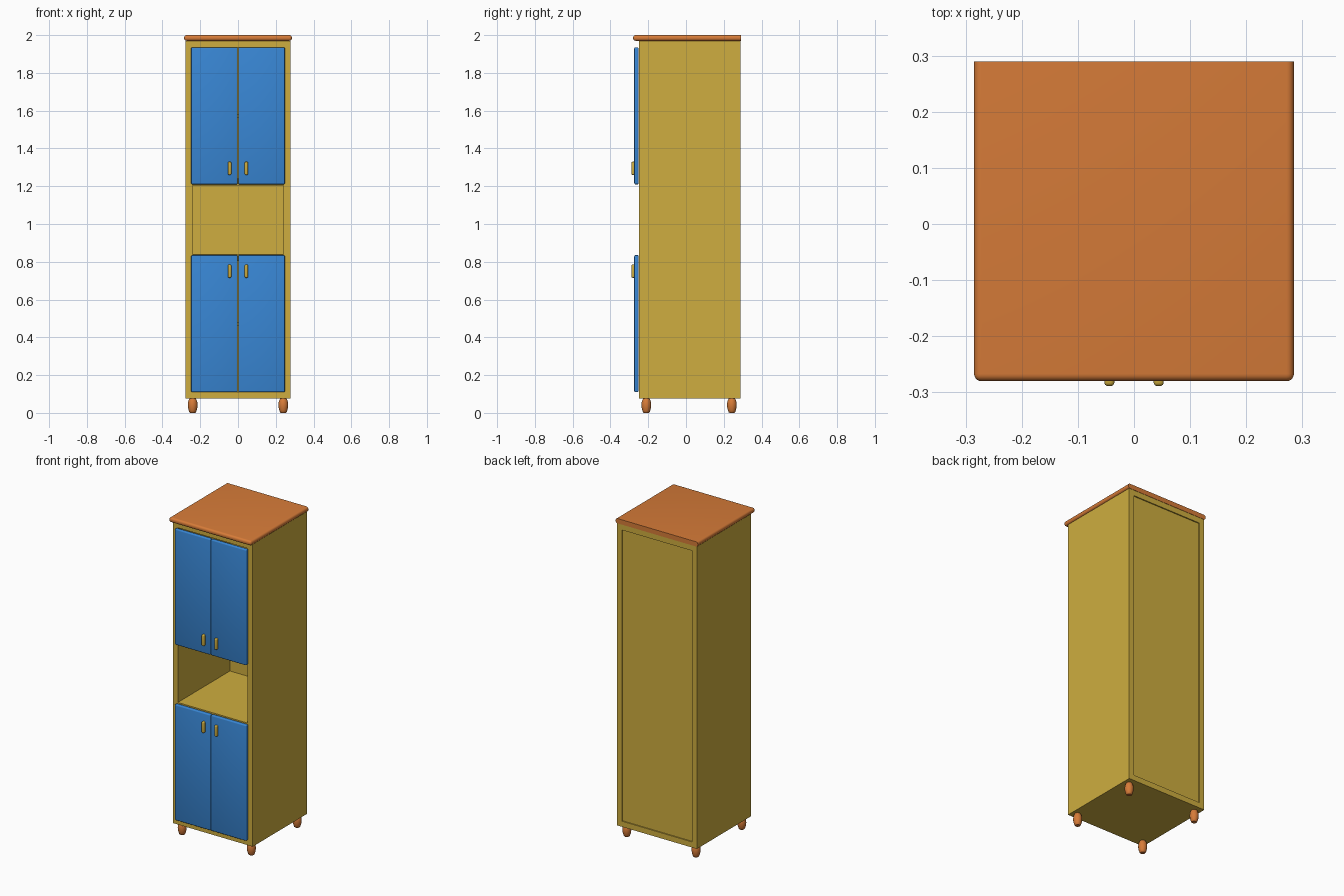
import bpy, bmesh, math

if "Cube" in bpy.data.objects:
    bpy.data.objects.remove(bpy.data.objects["Cube"])


def material(name, rgb):
    m = bpy.data.materials.new(name)
    m.diffuse_color = (*rgb, 1)
    m.use_nodes = True
    m.node_tree.nodes["Principled BSDF"].inputs["Base Color"].default_value = m.diffuse_color
    return m


YELLOW = material("ochre yellow", (0.62, 0.42, 0.05))
BLUE = material("door blue", (0.04, 0.24, 0.66))
ORANGE = material("warm orange", (0.68, 0.2, 0.04))


def finish(bm, name, mat, smooth=True):
    bmesh.ops.recalc_face_normals(bm, faces=bm.faces)
    me = bpy.data.meshes.new(name)
    bm.to_mesh(me)
    bm.free()
    me.materials.append(mat)
    ob = bpy.data.objects.new(name, me)
    bpy.context.collection.objects.link(ob)
    if smooth:
        bpy.ops.object.select_all(action='DESELECT')
        ob.select_set(True)
        bpy.context.view_layer.objects.active = ob
        bpy.ops.object.shade_smooth_by_angle(angle=math.radians(35))
    return ob


def box(name, mat, x, y, z, bevel=0, segments=3, keep=lambda e: True):
    """Box from min/max pairs, with the edges chosen by keep rounded."""
    bm = bmesh.new()
    bmesh.ops.create_cube(bm, size=1)
    for v in bm.verts:
        v.co = [(a + b) / 2 + c * (b - a) for c, (a, b) in zip(v.co, (x, y, z))]
    if bevel:
        bmesh.ops.bevel(bm, geom=[e for e in bm.edges if keep(e)], offset=bevel,
                        segments=segments, profile=0.5, affect='EDGES', clamp_overlap=True)
    return finish(bm, name, mat, bool(bevel))


# carcass: sides, top, bottom, niche boards, inner shelves and recessed back
W, IN = 0.277, 0.242
F, B = -0.25, 0.288
for side, s in (("left", -1), ("right", 1)):
    box(side + "_side_panel", YELLOW, sorted((s * IN, s * W)), (F, B), (0.075, 1.97))
for name, z0, z1, y1 in (("bottom_panel", 0.075, 0.11, B), ("top_panel", 1.935, 1.97, B),
                         ("niche_floor", 0.805, 0.84, 0.27), ("niche_ceiling", 1.205, 1.24, 0.27),
                         ("lower_inner_shelf", 0.462, 0.482, 0.27),
                         ("upper_inner_shelf", 1.563, 1.583, 0.27)):
    front = -0.24 if "inner" in name else F
    box(name, YELLOW, (-IN, IN), (front, y1), (z0, z1))
box("back_panel", YELLOW, (-IN, IN), (0.266, 0.281), (0.11, 1.935))

# worktop, rounded except along the back
box("top_board", ORANGE, (-0.285, 0.285), (-0.28, 0.29), (1.97, 2.0), 0.013, 5,
    lambda e: not all(v.co.y > 0.2 for v in e.verts))

# doors with upright pull handles near the middle
for level, z0, z1, hz in (("lower", 0.11, 0.835, 0.75), ("upper", 1.21, 1.935, 1.295)):
    for side, s in (("left", -1), ("right", 1)):
        box(f"{level}_{side}_door", BLUE, sorted((s * 0.002, s * 0.248)),
            (-0.274, -0.251), (z0, z1), 0.006)
        box(f"{level}_{side}_handle", YELLOW, (s * 0.044 - 0.009, s * 0.044 + 0.009),
            (-0.289, -0.272), (hz - 0.035, hz + 0.035), 0.007, 4,
            lambda e: any(v.co.y < -0.28 for v in e.verts))

# barrel-shaped turned feet
PROFILE = [(0, 0), (0.013, 0), (0.017, 0.003), (0.021, 0.014), (0.0245, 0.028), (0.0255, 0.042),
           (0.0245, 0.056), (0.021, 0.068), (0.017, 0.076), (0, 0.076)]
for depth, y in (("front", -0.21), ("back", 0.243)):
    for side, x in (("left", -0.24), ("right", 0.24)):
        bm = bmesh.new()
        vs = [bm.verts.new((r, 0, z)) for r, z in PROFILE]
        es = [bm.edges.new(p) for p in zip(vs, vs[1:])]
        bmesh.ops.spin(bm, geom=vs + es, cent=(0, 0, 0), axis=(0, 0, 1),
                       angle=math.tau, steps=24)
        bmesh.ops.remove_doubles(bm, verts=bm.verts, dist=1e-5)
        bmesh.ops.translate(bm, verts=bm.verts, vec=(x, y, 0))
        finish(bm, f"{depth}_{side}_foot", ORANGE)
